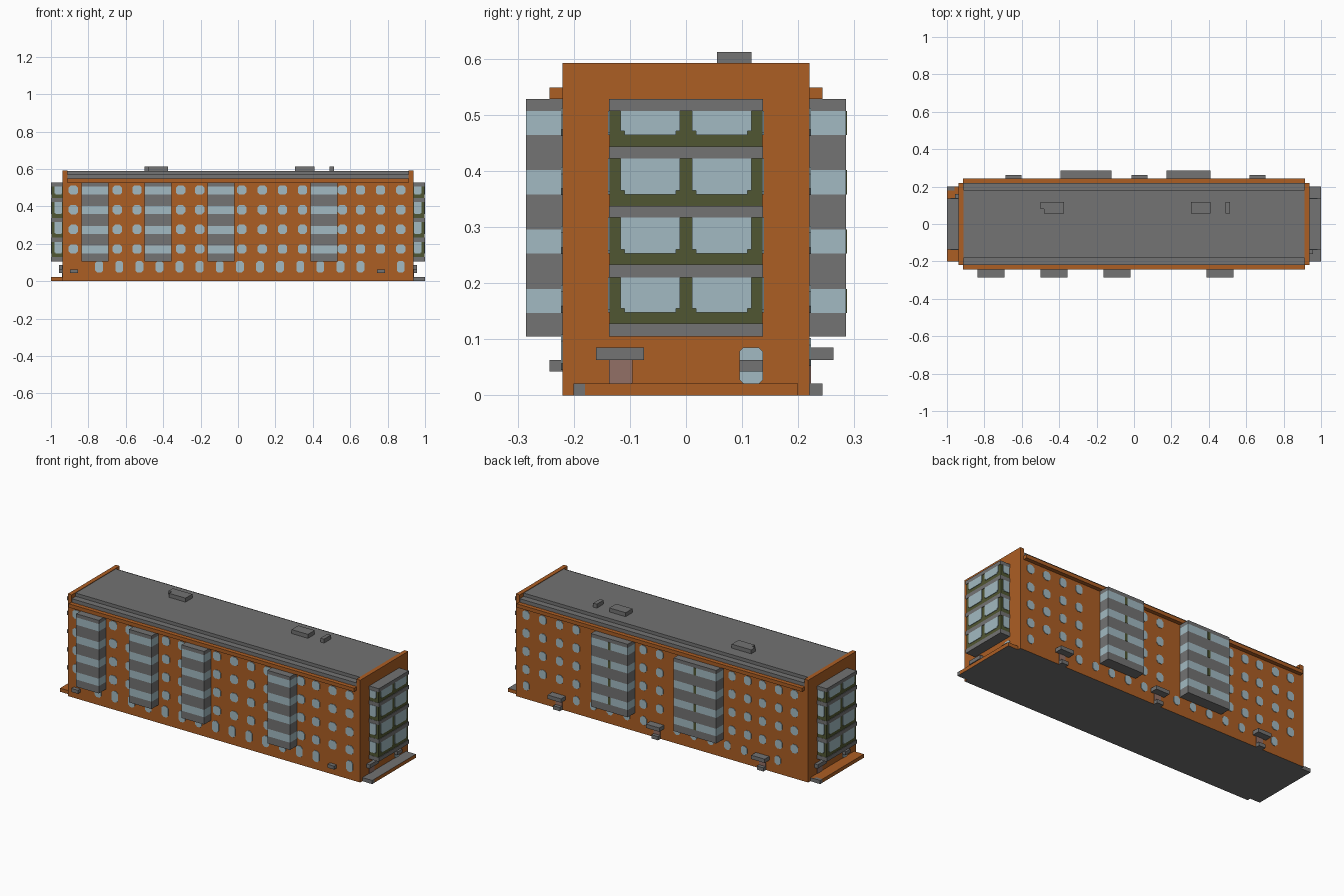
import bpy, bmesh
from mathutils import Vector

cube = bpy.data.objects.get("Cube")
if cube:
    bpy.data.objects.remove(cube, do_unlink=True)


def material(name, rgb):
    lin = [((c / 255 + 0.055) / 1.055) ** 2.4 for c in rgb] + [1.0]
    m = bpy.data.materials.new(name)
    m.use_nodes = True
    m.diffuse_color = lin
    m.node_tree.nodes["Principled BSDF"].inputs["Base Color"].default_value = lin
    return m


ORANGE = material("orange brick", (172, 94, 36))
GREY = material("concrete grey", (115, 115, 115))
BLUE = material("pale glass", (162, 186, 194))
GREEN = material("olive frame", (80, 86, 50))
PINK = material("dusty door", (146, 112, 102))


def finish(name, bm, mats):
    bmesh.ops.recalc_face_normals(bm, faces=bm.faces)
    mesh = bpy.data.meshes.new(name)
    bm.to_mesh(mesh)
    bm.free()
    for m in mats:
        mesh.materials.append(m)
    ob = bpy.data.objects.new(name, mesh)
    bpy.context.collection.objects.link(ob)
    return ob


def add_box(bm, x, y, z):
    geo = bmesh.ops.create_cube(bm, size=1)
    for v in geo["verts"]:
        v.co = Vector([r[0] + (c + 0.5) * (r[1] - r[0]) for c, r in zip(v.co, (x, y, z))])


def boxes(name, spans, *mats):
    bm = bmesh.new()
    for x, y, z in spans:
        add_box(bm, x, y, z)
    return finish(name, bm, mats)


def paint(ob, index, rule):
    for p in ob.data.polygons:
        if rule(p):
            p.material_index = index


def plates(name, outlines, place, mat):
    """Thin plates from (u, z) outlines; place(u, depth, z) sets them on a wall."""
    bm = bmesh.new()
    for pts in outlines:
        low, high = ([bm.verts.new(place(u, d, z)) for u, z in pts] for d in (-0.003, 0.003))
        bm.faces.new(low)
        bm.faces.new(high)
        for i in range(len(pts)):
            j = (i + 1) % len(pts)
            bm.faces.new((low[i], low[j], high[j], high[i]))
    return finish(name, bm, [mat])


def octagon(u, z, w, h, c=0.012):
    w, h = w / 2, h / 2
    return [(u + a, z + b) for a, b in (
        (-w, c - h), (c - w, -h), (w - c, -h), (w, c - h),
        (w, h - c), (w - c, h), (c - w, h), (-w, h - c))]


def pane(u0, u1, z0, z1, n=0.007):
    # rectangular pane with notched lower corners
    return [(u0, z0 + n), (u0 + n, z0 + n), (u0 + n, z0), (u1 - n, z0),
            (u1 - n, z0 + n), (u1, z0 + n), (u1, z1), (u0, z1)]


def wall(axis, sign, offset):
    if axis == "y":
        return lambda u, d, z: (u, sign * (offset + d), z)
    return lambda u, d, z: (sign * (offset + d), u, z)


# Main block, grey underneath
body = boxes("main_walls", [((-0.92, 0.92), (-0.22, 0.22), (0, 0.55))], ORANGE, GREY)
paint(body, 1, lambda p: p.normal.z < -0.5)
ends = boxes("end_walls", [((s * 0.937, s * 0.912), (-0.22, 0.22), (0, 0.592)) for s in (-1, 1)],
             ORANGE, GREY)
paint(ends, 1, lambda p: p.normal.z < -0.5)
boxes("cornices", [((-0.915, 0.915), (s * 0.21, s * 0.243), (0.528, 0.549)) for s in (-1, 1)], ORANGE)

# Stepped roof with vents
boxes("roof", [((-0.912, 0.912), (-0.219, 0.219), (0.54, 0.57)),
               ((-0.912, 0.912), (-0.183, 0.183), (0.56, 0.589))], GREY)
boxes("roof_vents", [((-0.48, -0.375), (0.055, 0.117), (0.58, 0.612)),
                     ((-0.5, -0.47), (0.08, 0.117), (0.58, 0.612)),
                     ((0.305, 0.41), (0.055, 0.117), (0.58, 0.612)),
                     ((0.49, 0.513), (0.055, 0.117), (0.58, 0.612))], GREY)

# Bays on the long sides: grey bands alternating with glass
FLOOR = 0.1057
sills = [0.147 + FLOOR * i for i in range(4)]
front_bays = [(c - 0.0725, c + 0.0725) for c in (-0.765, -0.427, -0.09, 0.46)]
back_bays = [(-0.393, -0.12), (0.174, 0.41)]


def band_levels():
    edges = [0.105] + [e for s in sills for e in (s, s + 0.043)] + [0.528]
    return list(zip(edges, edges[1:]))


for label, sign, bays in (("front", -1, front_bays), ("back", 1, back_bays)):
    depth = (sign * 0.21, sign * 0.285)
    levels = band_levels()
    boxes(label + "_bay_bands", [(b, depth, z) for b in bays for z in levels[::2]], GREY)
    boxes(label + "_bay_glass", [(b, depth, z) for b in bays for z in levels[1::2]], BLUE)

# Olive mullions in the wide back bays
boxes("back_bay_mullions", [((c - 0.008, c + 0.008), (0.28, 0.287), (s, s + 0.043))
                            for c in (-0.2565, 0.292) for s in sills], GREEN)

# Small windows on the long sides
rows = [0.172 + 0.105 * i for i in range(4)]
front_cols = [-0.88, -0.645, -0.54, -0.307, -0.205, 0.02, 0.13, 0.238, 0.345,
              0.558, 0.655, 0.762, 0.87]
back_cols = [0.87, 0.763, 0.656, 0.549, 0.12, 0.014, -0.45, -0.55, -0.645, -0.75, -0.85]
ground = [0.87 - 0.1075 * i for i in range(16) if i != 1]
doors = [-0.645, 0.03, 0.66]
plates("front_windows", [octagon(x, z, 0.05, 0.05) for x in front_cols for z in rows]
       + [octagon(x, 0.077, 0.042, 0.064) for x in ground], wall("y", -1, 0.22), BLUE)
plates("back_windows", [octagon(x, z, 0.045, 0.05) for x in back_cols for z in rows]
       + [octagon(x, 0.077, 0.04, 0.05) for x in ground if min(abs(x - d) for d in doors) > 0.06],
       wall("y", 1, 0.22), BLUE)

# Front ledges, back entrances
boxes("front_ledges", [((x - 0.021, x + 0.021), (-0.243, -0.21), (0.043, 0.063))
                       for x in (-0.877, 0.765)], GREY)
boxes("back_canopies", [((x - 0.043, x + 0.043), (0.21, 0.263), (0.063, 0.085)) for x in doors], GREY)
boxes("back_steps", [((x - 0.021, x + 0.021), (0.21, 0.243), (0, 0.021)) for x in doors], GREY)
plates("back_doors", [pane(x - 0.021, x + 0.021, 0.021, 0.063, 0.001) for x in doors],
       wall("y", 1, 0.22), PINK)

# Both ends, the second turned half round
for label, s in (("left", 1), ("right", -1)):
    def ex(a, b):
        return (s * a, s * b)

    # Olive bay with grey floor bands and glass panes
    boxes(label + "_end_bay", [(ex(0.93, 0.996), (-0.136, 0.136), (0.11, 0.52))], GREEN)
    bands = [(0.105, 0.128), (0.21, 0.233), (0.317, 0.338), (0.422, 0.444), (0.507, 0.528)]
    boxes(label + "_end_bay_bands", [(ex(0.93, 0.999), (-0.137, 0.137), z) for z in bands], GREY)
    heights = [(low[1] + 0.02, high[0]) for low, high in zip(bands, bands[1:])]
    plates(label + "_end_panes", [pane(u, u + 0.106, *h) for u in (-0.117, 0.011) for h in heights],
           wall("x", s, 0.996), BLUE)
    for side in (-1, 1):
        plates(label + "_end_side_panes", [pane(*sorted(ex(0.94, 0.982)), *h, 0.005) for h in heights],
               wall("y", side, 0.136), BLUE)

    # Ground slab with grey top and underside
    slab = boxes(label + "_end_slab", [(ex(0.93, 1.0), (-0.2, 0.2), (0, 0.021))], ORANGE, GREY)
    paint(slab, 1, lambda p: p.normal.z < -0.5 or (s > 0 and p.normal.z > 0.5) or s * p.normal.y < -0.5)
    boxes(label + "_slab_corner", [(ex(0.96, 1.0005), (-s * 0.2005, -s * 0.18), (0, 0.0215))], GREY)

    # Door, canopy, window and ledge
    boxes(label + "_end_canopy", [(ex(0.93, 0.957), (-s * 0.16, -s * 0.075), (0.063, 0.085))], GREY)
    boxes(label + "_end_ledge", [(ex(0.93, 0.957), (s * 0.095, s * 0.137), (0.043, 0.063))], GREY)
    plates(label + "_end_door", [pane(*sorted((-s * 0.137, -s * 0.095)), 0.021, 0.063, 0.001)],
           wall("x", s, 0.937), PINK)
    plates(label + "_end_window", [octagon(s * 0.116, 0.053, 0.042, 0.064, 0.007)],
           wall("x", s, 0.937), BLUE)
